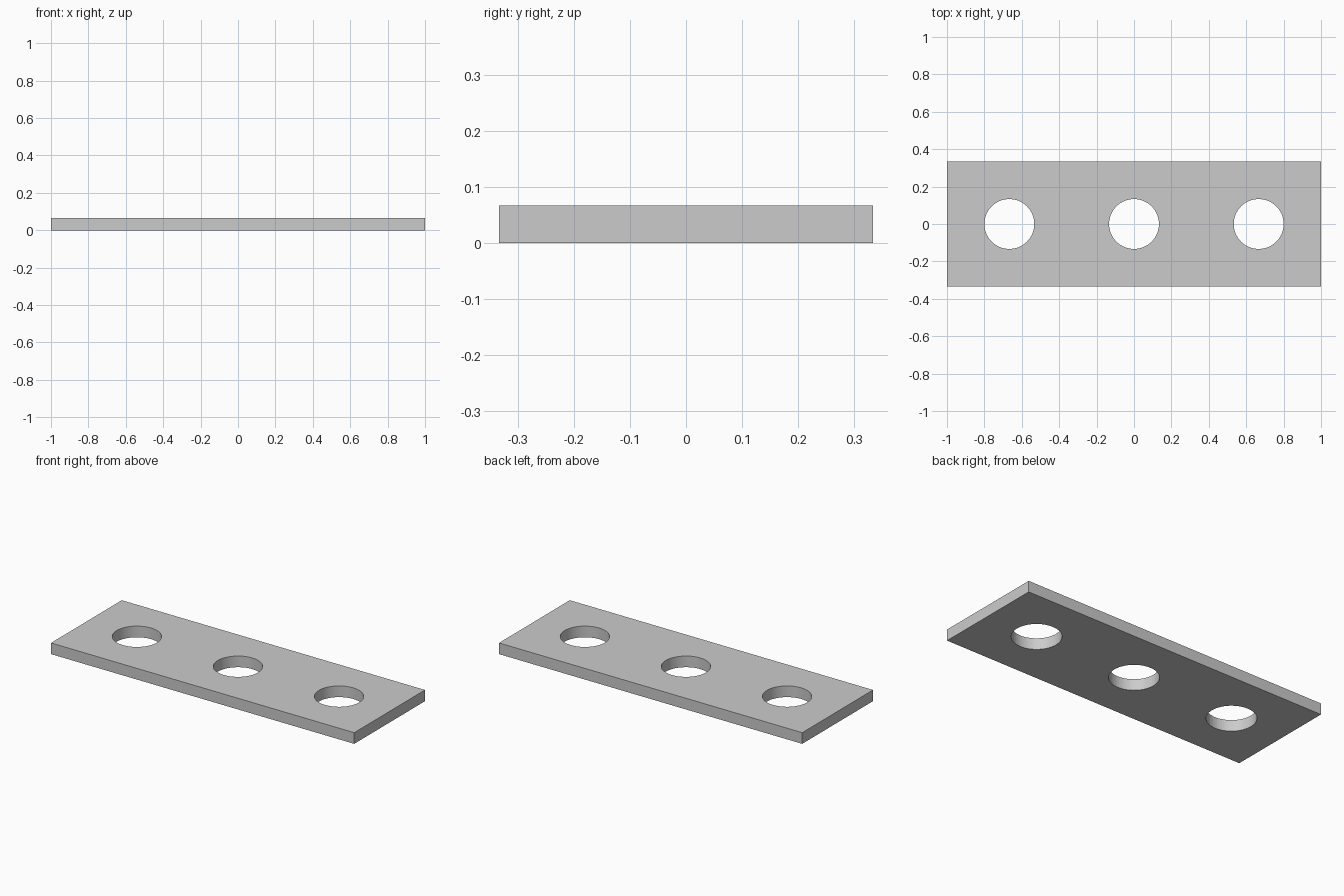
import bpy

if "Cube" in bpy.data.objects:
    bpy.data.objects.remove(bpy.data.objects["Cube"])

LENGTH, WIDTH, THICK = 2.0, 2 / 3, 1 / 15
HOLE_RADIUS, HOLE_SPACING = 2 / 15, 2 / 3

# Flat rectangular plate standing on z = 0
bpy.ops.mesh.primitive_cube_add(size=1, location=(0, 0, THICK / 2))
plate = bpy.context.object
plate.name = "plate"
plate.scale = (LENGTH, WIDTH, THICK)
bpy.ops.object.transform_apply(location=True, rotation=False, scale=True)

# Three round through holes along the centre line
cutters = []
for i in (-1, 0, 1):
    bpy.ops.mesh.primitive_cylinder_add(
        vertices=64, radius=HOLE_RADIUS, depth=THICK * 3,
        location=(i * HOLE_SPACING, 0, THICK / 2))
    cutter = bpy.context.object
    cutter.name = "hole_cutter"
    cutter.hide_render = True
    cutters.append(cutter)
    cut = plate.modifiers.new("hole", 'BOOLEAN')
    cut.operation = 'DIFFERENCE'
    cut.solver = 'EXACT'
    cut.object = cutter

# Apply the cuts and drop the helpers
bpy.ops.object.select_all(action='DESELECT')
plate.select_set(True)
bpy.context.view_layer.objects.active = plate
for name in [m.name for m in plate.modifiers]:
    bpy.ops.object.modifier_apply(modifier=name)
for cutter in cutters:
    bpy.data.objects.remove(cutter, do_unlink=True)
